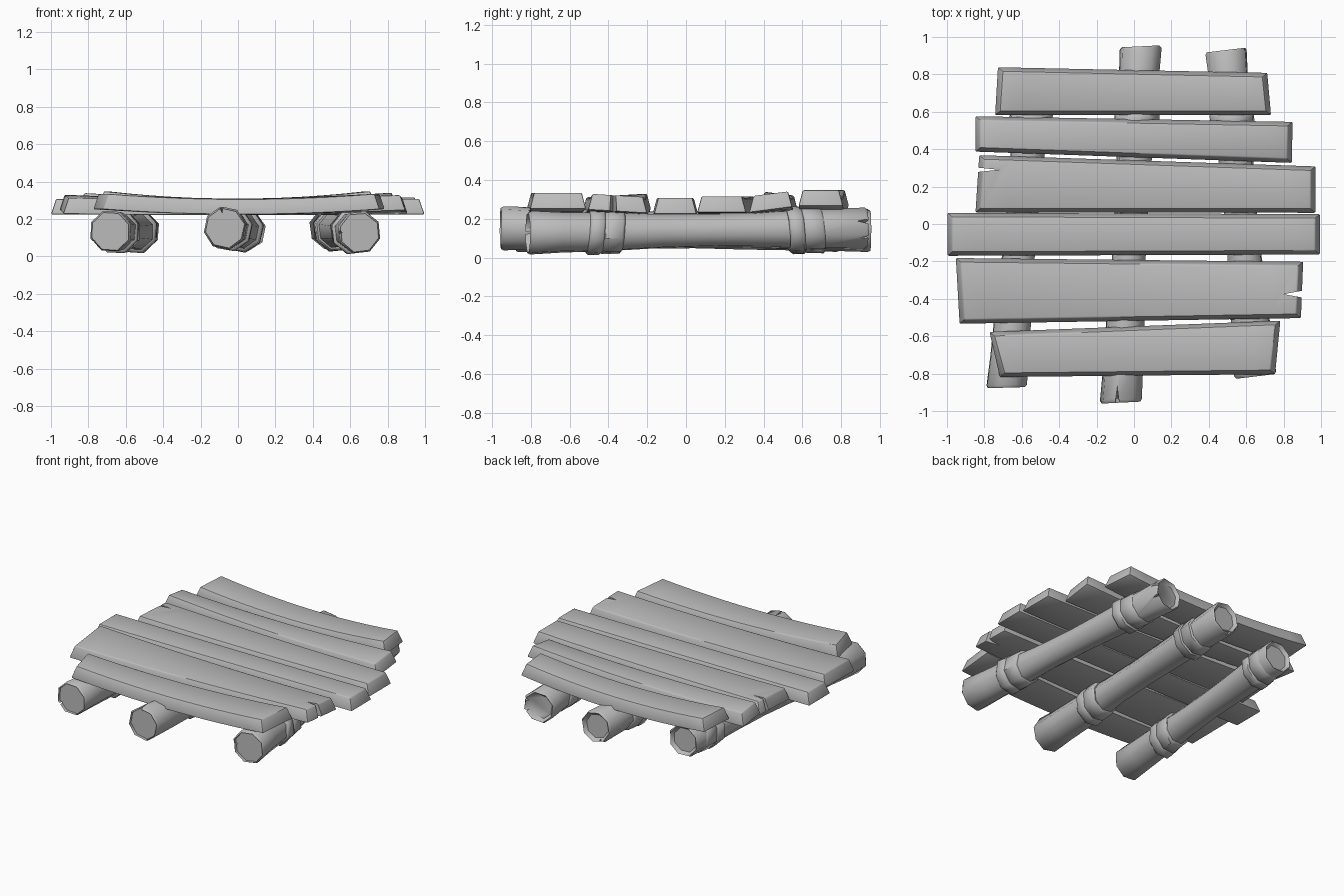
import bpy, bmesh, math, random
from mathutils import Vector

random.seed(4)
cube = bpy.data.objects.get("Cube")
if cube:
    bpy.data.objects.remove(cube)

wood = bpy.data.materials.new("weathered_grey")
wood.use_nodes = True
GREY = (0.5, 0.5, 0.5, 1)
wood.diffuse_color = GREY
wood.node_tree.nodes["Principled BSDF"].inputs["Base Color"].default_value = GREY


def make_object(name, bm):
    bmesh.ops.recalc_face_normals(bm, faces=bm.faces)
    mesh = bpy.data.meshes.new(name)
    bm.to_mesh(mesh)
    bm.free()
    mesh.materials.append(wood)
    obj = bpy.data.objects.new(name, mesh)
    bpy.context.collection.objects.link(obj)
    return obj


def activate(obj):
    bpy.ops.object.select_all(action='DESELECT')
    obj.select_set(True)
    bpy.context.view_layer.objects.active = obj


def apply(obj, kind, **settings):
    mod = obj.modifiers.new(kind.lower(), kind)
    for key, value in settings.items():
        setattr(mod, key, value)
    activate(obj)
    bpy.ops.object.modifier_apply(modifier=mod.name)


def cut(obj, points):
    """Carve the convex hull of the points out of the object."""
    bm = bmesh.new()
    for p in points:
        bm.verts.new(p)
    bmesh.ops.convex_hull(bm, input=bm.verts)
    cutter = make_object("crack_cutter", bm)
    cutter.hide_render = True
    apply(obj, 'BOOLEAN', operation='DIFFERENCE', solver='EXACT', object=cutter)
    bpy.data.objects.remove(cutter)


def smooth(obj, degrees):
    activate(obj)
    bpy.ops.object.shade_smooth_by_angle(angle=math.radians(degrees))


def skin(bm, rings):
    """Join a row of equal vertex loops into a closed solid."""
    for a, b in zip(rings, rings[1:]):
        for i in range(len(a)):
            j = (i + 1) % len(a)
            bm.faces.new((a[i], a[j], b[j], b[i]))
    bm.faces.new(rings[0])
    bm.faces.new(rings[-1])


# Planks: bowed tapered boards with bevelled edges
def plank(name, left, right, z, sag, roll, notches=(), steps=12):
    (lx0, ly0, lx1, ly1), (rx0, ry0, rx1, ry1) = left, right
    bm = bmesh.new()
    rings = []
    for k in range(steps + 1):
        t = k / steps
        s = 2 * t - 1
        mid = (ly0 + ly1 + ry0 + ry1) / 4
        ring = []
        for front, top in ((1, 0), (0, 0), (0, 1), (1, 1)):
            a, b = ((lx0, ly0), (rx0, ry0)) if front else ((lx1, ly1), (rx1, ry1))
            p = Vector(a).lerp(Vector(b), t)
            x = p.x - 0.028 * s * top
            y = p.y + (0.022 if front else -0.022) * top
            lift = sag * s * s + roll * (y - mid) * s
            ring.append(bm.verts.new((x, y, z + lift + 0.083 * top)))
        rings.append(ring)
    skin(bm, rings)
    obj = make_object(name, bm)
    apply(obj, 'BEVEL', width=0.008, segments=2, limit_method='ANGLE',
          angle_limit=math.radians(40))
    for tip, mouth, y, width in notches:
        cut(obj, [(px, py, pz) for pz in (0, 0.5) for px, py in
                  ((tip, y), (mouth, y - width), (mouth, y + width))])
    smooth(obj, 35)


# Each end is front x, front y, back x, back y
plank("plank_back", (-0.745, 0.58, -0.73, 0.84), (0.735, 0.58, 0.715, 0.81), 0.226, 0.04, 0)
plank("plank_second", (-0.85, 0.385, -0.85, 0.578), (0.847, 0.325, 0.85, 0.548),
      0.226, 0.024, 0.13)
plank("plank_third", (-0.85, 0.06, -0.83, 0.37), (0.973, 0.058, 0.973, 0.31),
      0.225, 0.008, 0, [(-0.72, -0.86, 0.29, 0.014)])
plank("plank_fourth", (-1, -0.172, -1, 0.062), (0.997, -0.165, 0.997, 0.055), 0.222, 0.003, 0)
plank("plank_fifth", (-0.935, -0.535, -0.955, -0.18), (0.895, -0.505, 0.907, -0.2),
      0.224, 0.014, -0.06, [(0.8, 0.92, -0.375, 0.022)])
plank("plank_front", (-0.72, -0.82, -0.775, -0.575), (0.757, -0.805, 0.785, -0.515),
      0.224, 0.028, 0)


def log_ring(bm, centre, radius, skew, turn, tilt=0.0, sides=8):
    ring = []
    for i in range(sides):
        a = 2 * math.pi * i / sides + turn
        r = radius * random.uniform(0.98, 1.03)
        dx, dz = r * math.cos(a), r * math.sin(a)
        ring.append(bm.verts.new(centre + Vector((dx, skew * dx + tilt * dz, dz))))
    return ring


# Logs: waisted trunks with dished, cracked ends and two wrapped bands each
LOG_PROFILE = ((0.0, 0.106), (0.008, 0.115), (0.1, 0.108), (0.25, 0.104), (0.4, 0.092),
               (0.55, 0.09), (0.7, 0.096), (0.85, 0.104), (0.992, 0.113), (1.0, 0.104))


def log(name, front, back, skew, turn, cracks):
    front, back = Vector(front), Vector(back)
    bm = bmesh.new()
    rings = [log_ring(bm, front.lerp(back, t), r, skew * abs(2 * t - 1), turn)
             for t, r in LOG_PROFILE]
    skin(bm, rings)
    ends = [f for f in bm.faces if len(f.verts) == 8]
    for end in ends:
        inward = Vector((0, 0.022 if end.calc_center_median().y < 0 else -0.022, 0))
        bmesh.ops.inset_individual(bm, faces=[end], thickness=0.02)
        for v in end.verts:
            v.co += inward
    obj = make_object(name, bm)

    for at_back, degrees, width, length in cracks:
        end = back if at_back else front
        out = 1 if at_back else -1
        a = math.radians(degrees)
        radial = Vector((math.cos(a), 0, math.sin(a)))
        side = Vector((-radial.z, 0, radial.x)) * width
        lip = end + Vector((0, 0.04 * out, 0))
        cut(obj, [lip + radial * 0.05, lip + radial * 0.15 + side,
                  lip + radial * 0.15 - side, end + radial * 0.15 - Vector((0, length * out, 0))])
    smooth(obj, 48)

    for label, y, tilt in (("front", -0.42, 0.08), ("back", 0.61, -0.1)):
        for part, offset, half, r in (("wide", 0.04, 0.055, 0.117), ("narrow", -0.045, 0.04, 0.122)):
            bm = bmesh.new()
            rings = []
            for shift, grow in ((-half, -0.012), (0.012 - half, 0), (half - 0.012, 0), (half, -0.012)):
                yy = y + offset + shift
                t = (yy - front.y) / (back.y - front.y)
                rings.append(log_ring(bm, front.lerp(back, t), r + grow, 0.1, turn, tilt))
            skin(bm, rings)
            smooth(make_object(f"{name}_{label}_{part}_band", bm), 48)


log("log_left", (-0.683, -0.875, 0.135), (-0.53, 0.79, 0.135), 0.03, 0.35,
    [(False, 212, 0.03, 0.1), (True, 70, 0.025, 0.09)])
log("log_middle", (-0.07, -0.955, 0.152), (0.035, 0.95, 0.14), 0.05, 0.2,
    [(False, 100, 0.025, 0.16), (True, 250, 0.035, 0.13)])
log("log_right", (0.65, -0.815, 0.128), (0.492, 0.93, 0.15), 0.12, 0.5,
    [(False, 180, 0.022, 0.1), (True, 20, 0.03, 0.1), (True, -25, 0.025, 0.08)])
